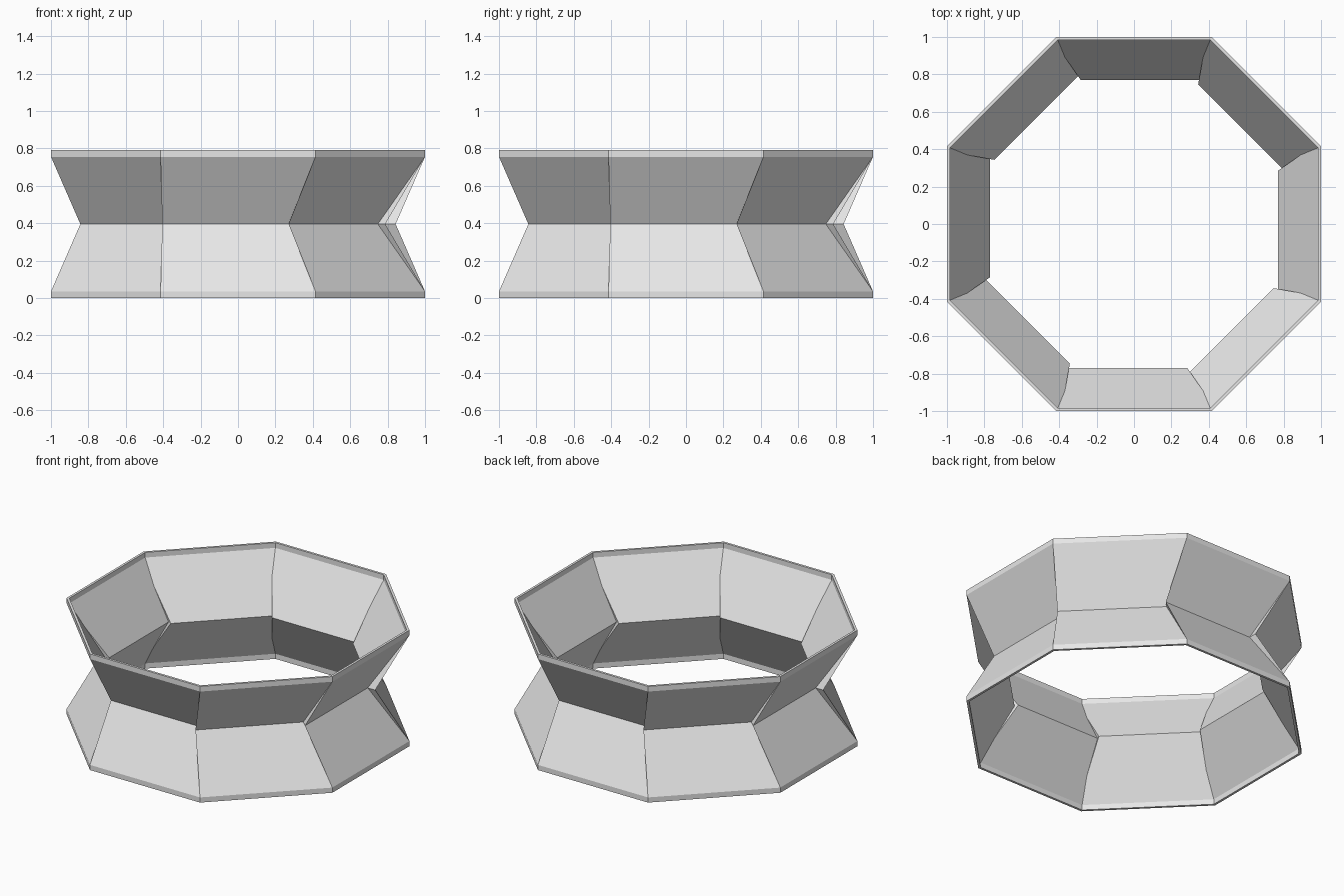
import bpy, bmesh, math

if "Cube" in bpy.data.objects:
    bpy.data.objects.remove(bpy.data.objects["Cube"])

N = 8                                # sides of the ring
H, RIM = 0.79, 0.035                 # total height, height of each rim band
MID = H / 2
TAN = math.tan(math.pi / N)
R_OUT, R_IN = 1.0, 0.984             # rim distance from centre to flat side
W_OUT = (0.787, -0.405, 0.27)        # outer waist: distance, left end, right end
W_IN = (0.770, -0.353, 0.285)        # inner waist: distance, left end, right end
BEND_R, BEND_Z = 0.891, 0.60         # where the inner mitre meets the step

bm = bmesh.new()


def ring(x, dist, z, turn=0):
    """One vertex per side, on the front side at (x, -dist), turned about z."""
    verts = []
    for k in range(N):
        a = (k + turn) * 2 * math.pi / N
        c, s = math.cos(a), math.sin(a)
        verts.append(bm.verts.new((x * c + dist * s, x * s - dist * c, z)))
    return verts


def corners(dist, z):
    return ring(dist * TAN, dist, z)


# Waist points: the right end of each panel and the left end of the next one
end_out = ring(W_OUT[2], W_OUT[0], MID)
start_out = ring(W_OUT[1], W_OUT[0], MID, 1)
end_in = ring(W_IN[2], W_IN[0], MID)
start_in = ring(W_IN[1], W_IN[0], MID, 1)

for flip in (False, True):
    def z(v):
        return H - v if flip else v
    top_out = corners(R_OUT, z(H))
    top_in = corners(R_IN, z(H))
    low_out = corners(R_OUT, z(H - RIM))
    low_in = corners(R_IN, z(H - RIM))
    bend = corners(BEND_R, z(BEND_Z))
    for k in range(N):
        j = k - 1                    # corner on the left of panel k
        # Rim band: outside, flat edge, inside
        bm.faces.new((low_out[j], low_out[k], top_out[k], top_out[j]))
        bm.faces.new((top_out[j], top_out[k], top_in[k], top_in[j]))
        bm.faces.new((top_in[j], top_in[k], low_in[k], low_in[j]))
        # Outer sloped panel and the small step beside it
        bm.faces.new((start_out[j], end_out[k], low_out[k], low_out[j]))
        bm.faces.new((low_out[k], end_out[k], start_out[k]))
        # Inner sloped panel and step
        bm.faces.new((low_in[j], low_in[k], bend[k], end_in[k],
                      start_in[j], bend[j]))
        bm.faces.new((bend[k], start_in[k], end_in[k]))

bmesh.ops.recalc_face_normals(bm, faces=bm.faces)
mesh = bpy.data.meshes.new("pinched_ring")
bm.to_mesh(mesh)
bm.free()

grey = bpy.data.materials.new("light grey")
grey.diffuse_color = (0.8, 0.8, 0.8, 1.0)
grey.use_nodes = True
grey.node_tree.nodes["Principled BSDF"].inputs["Base Color"].default_value = grey.diffuse_color
mesh.materials.append(grey)
bpy.context.collection.objects.link(bpy.data.objects.new("pinched_ring", mesh))
